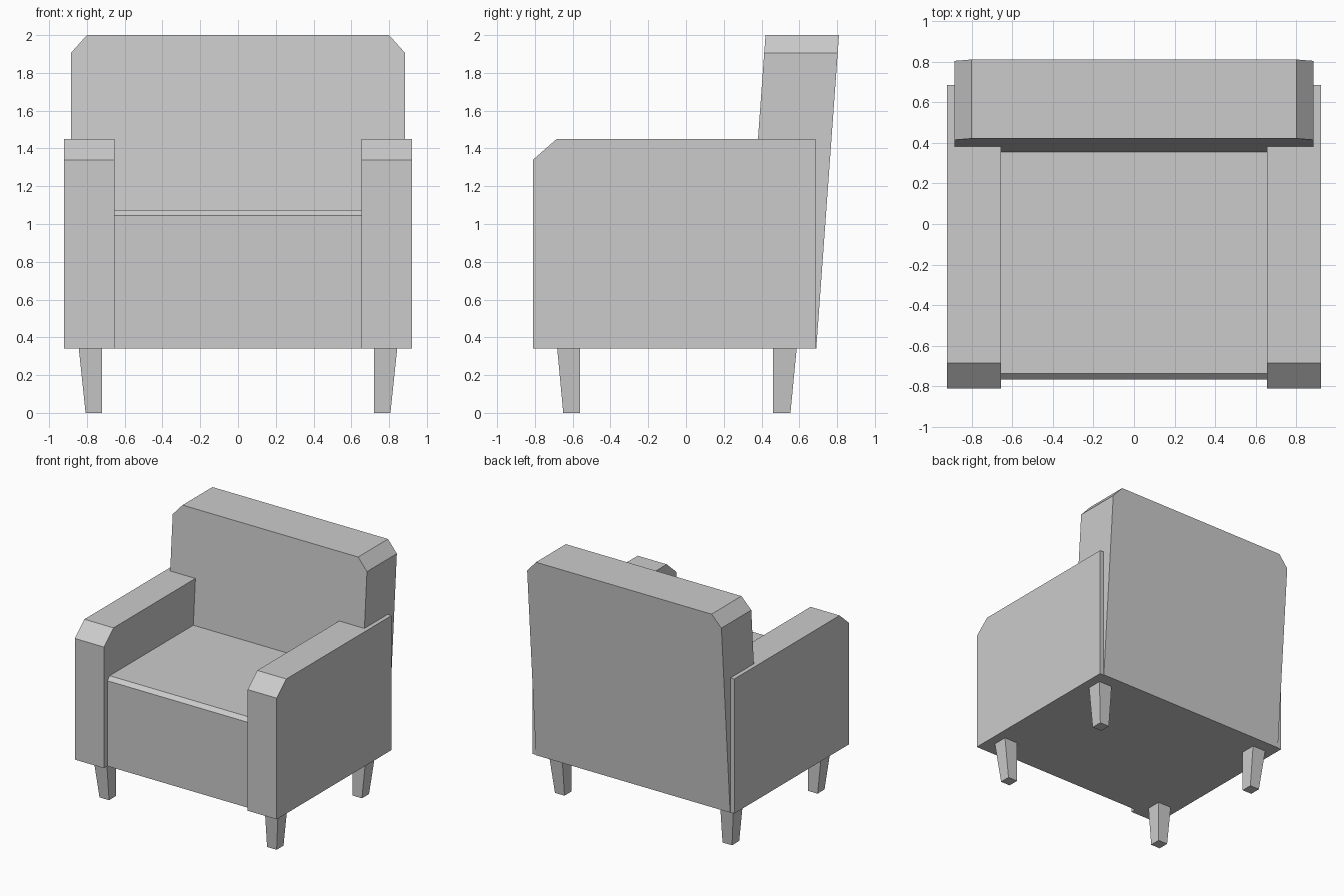
import bpy, bmesh

if "Cube" in bpy.data.objects:
    bpy.data.objects.remove(bpy.data.objects["Cube"])


def loft(name, ring_a, ring_b):
    """Solid between two matching outlines."""
    bm = bmesh.new()
    a = [bm.verts.new(p) for p in ring_a]
    b = [bm.verts.new(p) for p in ring_b]
    n = len(a)
    bm.faces.new(a[::-1])
    bm.faces.new(b)
    for i in range(n):
        j = (i + 1) % n
        bm.faces.new((a[i], a[j], b[j], b[i]))
    bmesh.ops.recalc_face_normals(bm, faces=bm.faces)
    mesh = bpy.data.meshes.new(name)
    bm.to_mesh(mesh)
    bm.free()
    obj = bpy.data.objects.new(name, mesh)
    bpy.context.collection.objects.link(obj)
    return obj


def side_profile(name, profile, x0, x1):
    """Extrude a (y, z) profile across x."""
    return loft(name, [(x0, y, z) for y, z in profile], [(x1, y, z) for y, z in profile])


def mirror_x(obj):
    obj.modifiers.new("Mirror", 'MIRROR').use_axis = (True, False, False)


BASE = 0.342  # underside of the body

# Seat with a small front chamfer
side_profile("seat", [(-0.765, BASE), (0.6, BASE), (0.6, 1.075),
                      (-0.735, 1.075), (-0.765, 1.045)], -0.655, 0.655)

# Armrests with a chamfered front top edge
arms = side_profile("armrests", [(-0.81, BASE), (0.685, BASE), (0.685, 1.45),
                                 (-0.685, 1.45), (-0.81, 1.34)], 0.655, 0.92)
mirror_x(arms)

# Backrest: clipped top corners, leaning backwards
outline = [(-0.885, BASE), (0.885, BASE), (0.885, 1.905),
           (0.8, 2.0), (-0.8, 2.0), (-0.885, 1.905)]


def lean(y_top):
    return [(x, y_top - 0.0725 * (2.0 - z), z) for x, z in outline]


loft("backrest", lean(0.421), lean(0.81))

# Legs: inner faces upright, outer faces tapered
for name, y_in, y_top, y_bot in (("front_legs", -0.56, -0.682, -0.65),
                                 ("back_legs", 0.46, 0.586, 0.553)):
    def ring(x_out, y_out, z):
        return [(0.72, y_in, z), (x_out, y_in, z), (x_out, y_out, z), (0.72, y_out, z)]
    mirror_x(loft(name, ring(0.807, y_bot, 0), ring(0.843, y_top, BASE)))
